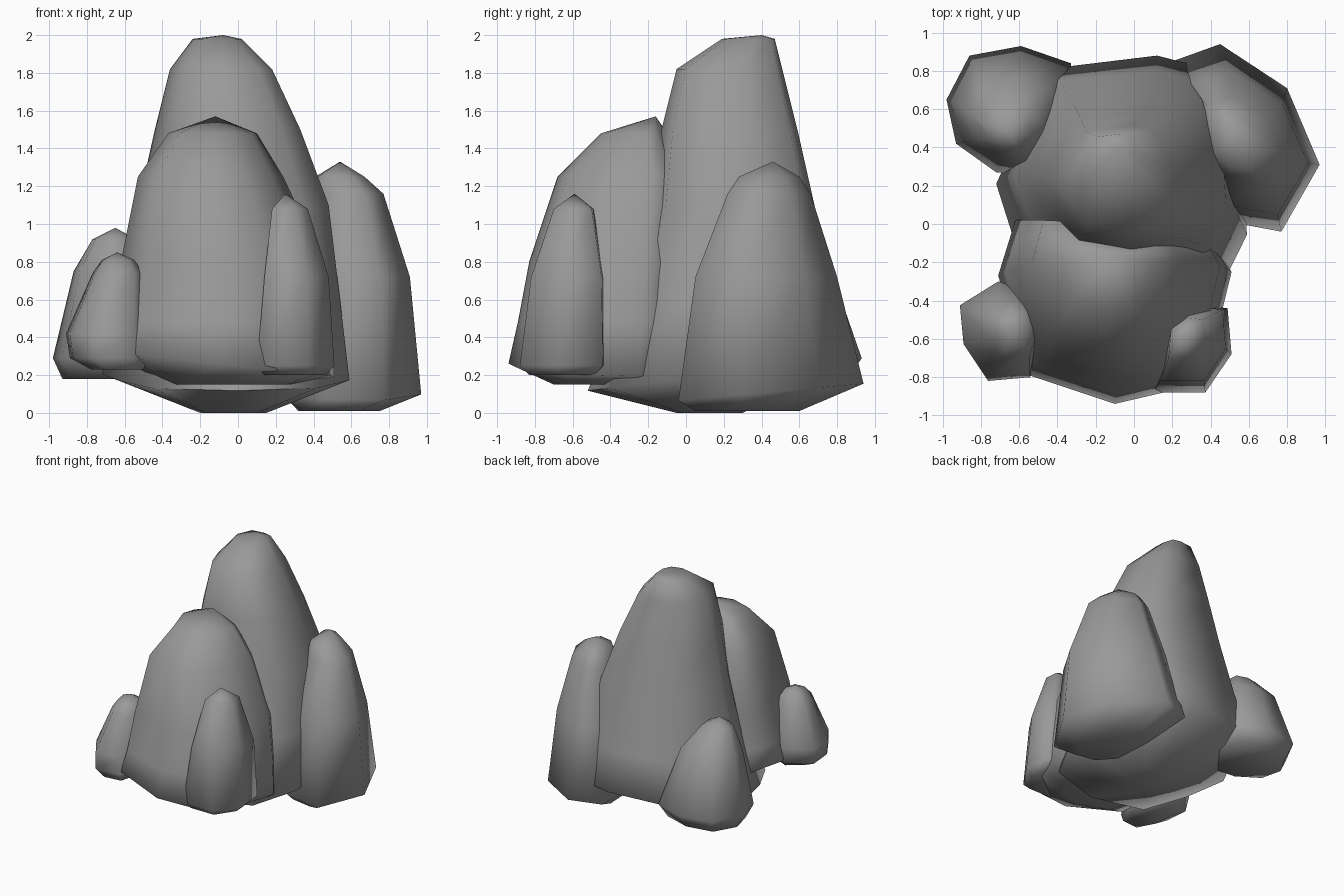
import bpy
import bmesh
import math

default_cube = bpy.data.objects.get("Cube")
if default_cube:
    bpy.data.objects.remove(default_cube, do_unlink=True)

# Single stone colour
stone = bpy.data.materials.new("stone_grey")
stone.use_nodes = True
stone_colour = (0.32, 0.32, 0.32, 1)
stone.diffuse_color = stone_colour
shader = stone.node_tree.nodes["Principled BSDF"]
shader.inputs["Base Color"].default_value = stone_colour
shader.inputs["Roughness"].default_value = 0.9


def fit_outline(outline, bounds):
    """Stretch an outline so that it fills (x_min, x_max, y_min, y_max)."""
    xs, ys = zip(*outline)
    x_min, x_max, y_min, y_max = bounds
    x_scale = (x_max - x_min) / (max(xs) - min(xs))
    y_scale = (y_max - y_min) / (max(ys) - min(ys))
    return [(x_min + (x - min(xs)) * x_scale,
             y_min + (y - min(ys)) * y_scale) for x, y in outline]


def make_rock(name, outline, levels, peak, tilt=(0, 0)):
    """Loft one outline through (z, bounds) levels and close it at a peak.

    The second level is the lower rim; tilt is its slope along x and y.
    """
    bm = bmesh.new()
    rings = []
    for index, (z, *bounds) in enumerate(levels):
        slope_x, slope_y = tilt if index == 1 else (0, 0)
        rings.append([bm.verts.new((x, y, z + slope_x * x + slope_y * y))
                      for x, y in fit_outline(outline, bounds)])
    count = len(outline)
    for lower, upper in zip(rings, rings[1:]):
        for i in range(count):
            j = (i + 1) % count
            bm.faces.new((lower[i], lower[j], upper[j], upper[i]))
    bm.faces.new(rings[0])
    tip = bm.verts.new(peak)
    for i in range(count):
        bm.faces.new((rings[-1][i], rings[-1][(i + 1) % count], tip))
    bmesh.ops.recalc_face_normals(bm, faces=bm.faces)

    mesh = bpy.data.meshes.new(name)
    bm.to_mesh(mesh)
    bm.free()
    mesh.materials.append(stone)
    rock = bpy.data.objects.new(name, mesh)
    bpy.context.collection.objects.link(rock)
    bpy.ops.object.select_all(action="DESELECT")
    rock.select_set(True)
    bpy.context.view_layer.objects.active = rock
    bpy.ops.object.shade_smooth_by_angle(angle=math.radians(95))


# Tall central rock
make_rock(
    "main_rock",
    outline=[(-.72, .22), (-.62, -.1), (-.45, -.42), (0, -.52), (.42, -.4),
             (.59, -.05), (.57, .4), (.43, .82), (.12, .9), (-.45, .83)],
    levels=[(0, -.2, .15, -.05, .3),
            (.18, -.72, .59, -.52, .88),
            (.6, -.63, .54, -.32, .8),
            (1.1, -.53, .48, -.18, .68),
            (1.5, -.44, .33, -.13, .59),
            (1.82, -.36, .18, -.05, .51),
            (1.98, -.24, .02, .19, .47)],
    peak=(-.08, .4, 2),
    tilt=(0, .12))

# Broad rock at the front
make_rock(
    "front_rock",
    outline=[(-.71, -.27), (-.55, -.79), (-.1, -.94), (.2, -.87),
             (.42, -.62), (.51, -.25), (.42, -.1), (-.1, 0), (-.62, .02)],
    levels=[(.15, -.36, .3, -.7, -.15),
            (.25, -.71, .51, -.94, .02),
            (.48, -.67, .49, -.89, .02),
            (.8, -.62, .45, -.83, .02),
            (1.25, -.53, .24, -.68, .02),
            (1.48, -.37, .1, -.45, -.1)],
    peak=(-.12, -.16, 1.57),
    tilt=(-.11, 0))

# Rock at the back on the left side
make_rock(
    "left_back_rock",
    outline=[(.2, .85), (.24, .25), (.45, .02), (.77, -.04), (.97, .31),
             (.8, .71), (.45, .94)],
    levels=[(.01, .32, .75, .05, .6),
            (.07, .2, .97, -.04, .94),
            (.72, .3, .91, .05, .8),
            (1.16, .38, .77, .22, .66),
            (1.25, .41, .67, .28, .6)],
    peak=(.54, .46, 1.33),
    tilt=(0, .09))

# Small rock at the back on the right side
make_rock(
    "right_back_rock",
    outline=[(-.98, .65), (-.93, .42), (-.72, .27), (-.5, .25), (-.3, .5),
             (-.33, .84), (-.59, .93), (-.86, .88)],
    levels=[(.18, -.93, -.36, .34, .86),
            (.29, -.98, -.3, .25, .93),
            (.75, -.87, -.43, .33, .77),
            (.92, -.77, -.54, .39, .6)],
    peak=(-.65, .48, .98))

# Small rock at the front on the right side
make_rock(
    "right_front_rock",
    outline=[(-.91, -.43), (-.89, -.64), (-.77, -.82), (-.53, -.8),
             (-.45, -.55), (-.52, -.36), (-.7, -.3)],
    levels=[(.23, -.78, -.5, -.8, -.4),
            (.29, -.89, -.47, -.82, -.32),
            (.42, -.91, -.47, -.8, -.3),
            (.74, -.77, -.5, -.7, -.41),
            (.81, -.72, -.55, -.64, -.46)],
    peak=(-.64, -.54, .85))

# Slender rock at the front on the left side
make_rock(
    "left_front_rock",
    outline=[(.12, -.88), (.38, -.88), (.51, -.68), (.49, -.44),
             (.32, -.42), (.15, -.55)],
    levels=[(.2, .14, .46, -.83, -.47),
            (.25, .1, .51, -.88, -.42),
            (.72, .14, .48, -.82, -.43),
            (1.08, .18, .37, -.7, -.49)],
    peak=(.25, -.59, 1.16))
